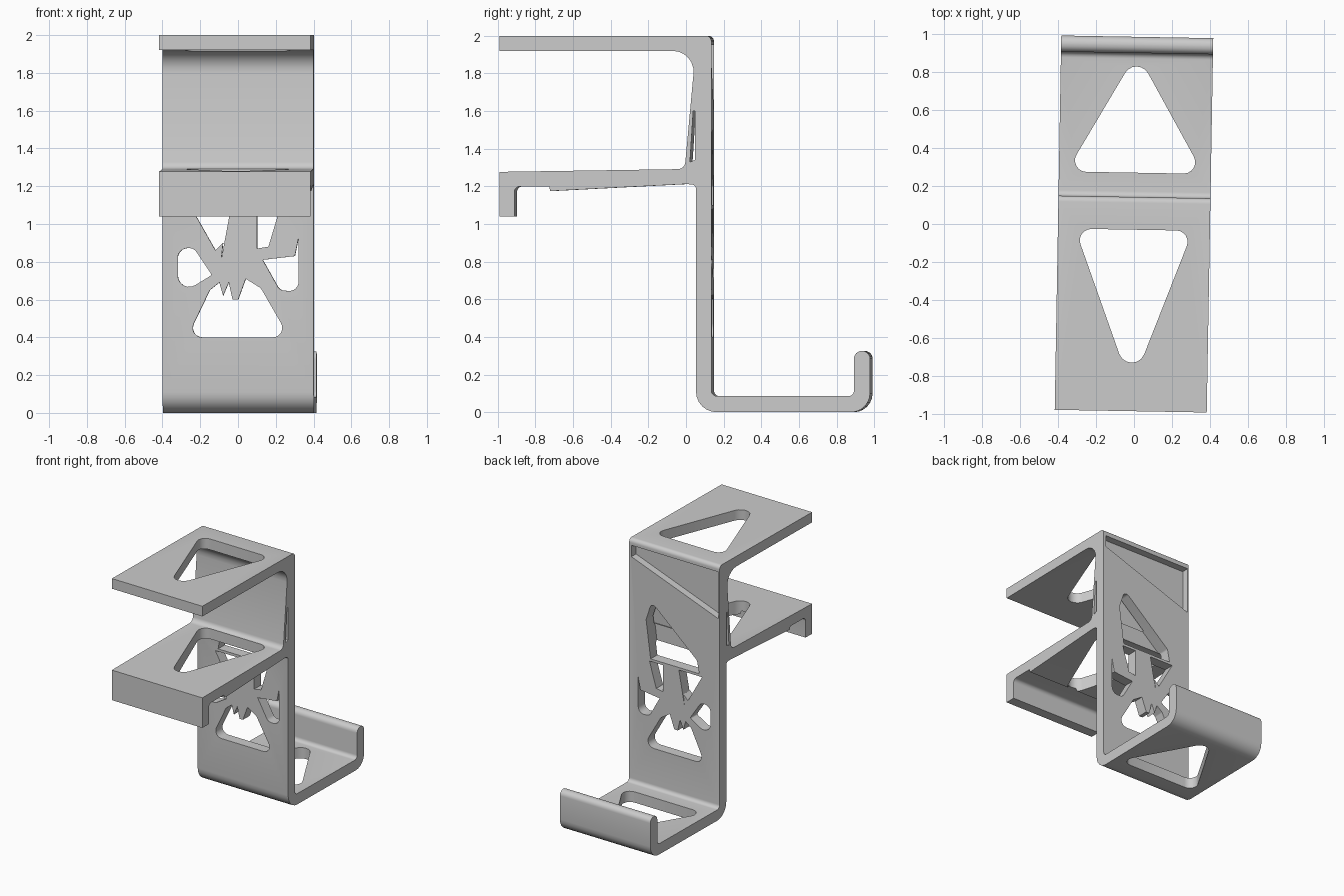
import bpy, bmesh, math
from mathutils import Vector

if "Cube" in bpy.data.objects:
    bpy.data.objects.remove(bpy.data.objects["Cube"])


def rounded(pts, n=6):
    """2D outline from (a, b, radius) corners, each corner filleted."""
    out = []
    for i, (a, b, r) in enumerate(pts):
        c = Vector((a, b))
        if r == 0:
            out.append(c)
            continue
        u = (Vector(pts[i - 1][:2]) - c).normalized()
        v = (Vector(pts[(i + 1) % len(pts)][:2]) - c).normalized()
        half = u.angle(v) / 2
        centre = c + (u + v).normalized() * (r / math.sin(half))
        start = c + u * (r / math.tan(half)) - centre
        end = c + v * (r / math.tan(half)) - centre
        sweep = start.angle(end)
        for k in range(n + 1):
            t = k / n
            out.append(centre + (start * math.sin((1 - t) * sweep)
                                 + end * math.sin(t * sweep)) / math.sin(sweep))
    return out


def prism(name, pts, axis, lo, hi):
    """Extrude a rounded outline along axis (0=x, 1=y, 2=z)."""
    def place(p, h):
        co = [p.x, p.y]
        co.insert(axis, h)
        return co
    bm = bmesh.new()
    face = bm.faces.new([bm.verts.new(place(p, lo)) for p in rounded(pts)])
    ext = bmesh.ops.extrude_face_region(bm, geom=[face])
    for v in ext["geom"]:
        if isinstance(v, bmesh.types.BMVert):
            v.co[axis] = hi
    bmesh.ops.recalc_face_normals(bm, faces=bm.faces)
    me = bpy.data.meshes.new(name)
    bm.to_mesh(me)
    bm.free()
    ob = bpy.data.objects.new(name, me)
    bpy.context.collection.objects.link(ob)
    return ob


# bracket body: side profile (y, z, fillet) with top arm, lipped shelf and lower hook
bracket = prism("hook_bracket", [
    (-.985, 2, 0), (.142, 2, .03), (.142, .085, .03), (.9, .085, .03),
    (.9, .325, .04), (.985, .325, .04), (.985, 0, .1), (.06, 0, .11),
    (.06, 1.21, .025), (0, 1.212, 0), (-.715, 1.175, 0), (-.72, 1.2, 0),
    (-.905, 1.2, .03), (-.905, 1.04, 0), (-.985, 1.04, 0), (-.985, 1.277, 0),
    (0, 1.292, .04), (.058, 1.92, .11), (-.985, 1.92, 0)], 0, -.4, .4)
bpy.context.view_layer.objects.active = bracket


def cut(pts, axis, lo, hi):
    tool = prism("cutter", pts, axis, lo, hi)
    tool.hide_render = True
    mod = bracket.modifiers.new("cut", "BOOLEAN")
    mod.operation, mod.solver, mod.object = "DIFFERENCE", "EXACT", tool
    bpy.ops.object.modifier_apply(modifier=mod.name)
    bpy.data.objects.remove(tool)


# triangular windows in the arms (top arm and shelf share one)
cut([(-.31, -.03, .06), (.31, -.03, .06), (0, -.86, .07)], 2, 1.1, 2.1)
cut([(-.36, .27, .06), (.36, .27, .06), (0, .9, .07)], 2, -.1, .2)

# windows in the upright: lower, left, right, upper left, upper right
windows = [
    [(-.27, .4, .05), (.27, .4, .05), (.12, .66, .02), (.04, .71, 0), (0, .6, 0),
     (-.03, .6, 0), (-.05, .69, 0), (-.08, .62, 0), (-.1, .69, 0), (-.15, .65, .02)],
    [(-.32, .62, .06), (-.14, .73, .01), (-.24, .88, .05), (-.32, .86, .05)],
    [(.13, .81, 0), (.22, .65, .04), (.32, .64, .05), (.32, .93, 0), (.3, .83, 0)],
    [(-.245, 1.08, 0), (-.12, .86, 0), (-.08, .9, 0), (-.09, .81, 0), (-.04, 1.08, 0)],
    [(.1, 1.08, 0), (.1, .87, 0), (.16, .88, 0), (.22, 1.08, 0)],
]
for w in windows:
    cut(w, 1, .03, .2)

# recesses in the back of the upright, behind the shelf and below the top arm
cut([(.2, 1.55, .03), (.25, 1.4, .03), (.21, 1.1, 0), (-.22, 1.1, 0), (-.2, 1.2, .02)],
    1, .045, .2)
cut([(.38, 1.95, 0), (-.39, 1.95, 0), (-.39, 1.58, 0), (.38, 1.86, 0)], 1, .085, .2)

# narrow gap between upright and sloping gusset
cut([(.028, 1.33, 0), (.056, 1.34, 0), (.056, 1.6, 0), (.045, 1.6, 0)], 0, -.5, .5)

# slight turn of the whole bracket, smooth fillets
bracket.rotation_euler.z = math.radians(-1)
bracket.select_set(True)
bpy.ops.object.shade_smooth_by_angle(angle=math.radians(30))
